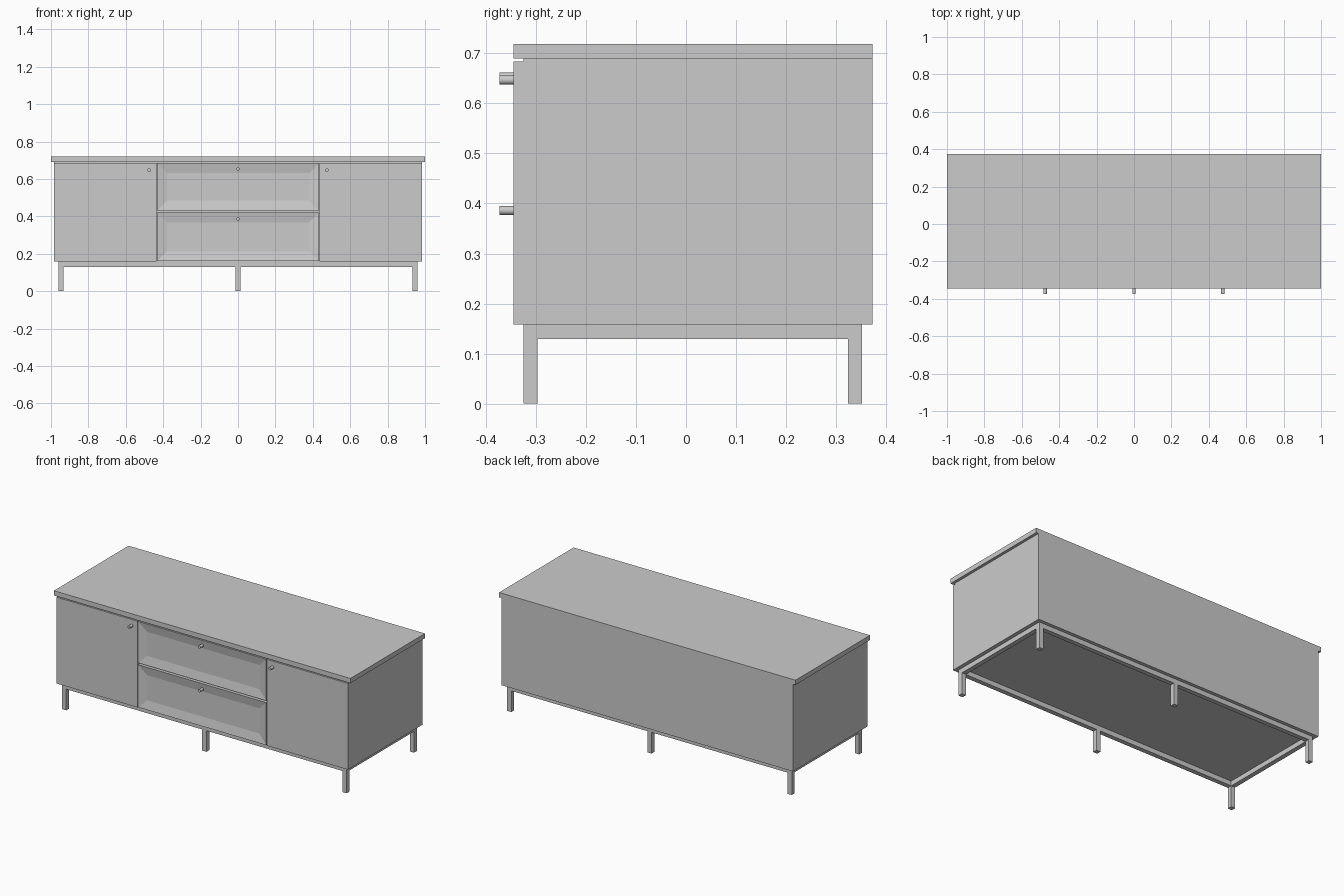
import bpy
import bmesh
from math import pi
from mathutils import Matrix

default = bpy.data.objects.get("Cube")
if default:
    bpy.data.objects.remove(default, do_unlink=True)

GREY = (0.6, 0.6, 0.6, 1)
paint = bpy.data.materials.new("plain grey")
paint.use_nodes = True
paint.diffuse_color = GREY
paint.node_tree.nodes["Principled BSDF"].inputs["Base Color"].default_value = GREY

FRONT, BACK = -0.345, 0.373
DOOR_BACK = -0.325
BASE, BODY_TOP, TOP = 0.158, 0.69, 0.719
SIDE = 0.983
TUBE = 0.028


def finish(name, bm):
    mesh = bpy.data.meshes.new(name)
    bm.to_mesh(mesh)
    bm.free()
    mesh.materials.append(paint)
    obj = bpy.data.objects.new(name, mesh)
    bpy.context.collection.objects.link(obj)
    return obj


def box(name, x, y, z, margin=0):
    """Box between (low, high) pairs; a margin sinks a panel into its front."""
    bm = bmesh.new()
    bmesh.ops.create_cube(bm, size=1)
    for v in bm.verts:
        v.co = [pair[c > 0] for pair, c in zip((x, y, z), v.co)]
    bm.normal_update()
    if margin:
        front = [f for f in bm.faces if f.normal.y < -0.9]
        bmesh.ops.inset_region(bm, faces=front, thickness=margin)
        for v in {v for f in front for v in f.verts}:
            v.co.y += 0.01
    return finish(name, bm)


def knob(name, x, z):
    bm = bmesh.new()
    bmesh.ops.create_cone(bm, cap_ends=True, segments=24, radius1=0.009,
                          radius2=0.009, depth=0.028,
                          matrix=Matrix.Translation((x, FRONT - 0.014, z))
                          @ Matrix.Rotation(pi / 2, 4, "X"))
    for f in bm.faces:
        f.smooth = len(f.verts) == 4
    return finish(name, bm)


# Cabinet body and overhanging top
box("cabinet_body", (-SIDE, SIDE), (DOOR_BACK, BACK), (BASE, BODY_TOP))
box("table_top", (-1, 1), (FRONT, BACK), (BODY_TOP, TOP))

# Doors and their knobs
DOOR_TOP = 0.684
for side, x in (("right", (-SIDE, -0.436)), ("left", (0.436, SIDE))):
    box(side + "_door", x, (FRONT, DOOR_BACK), (BASE, DOOR_TOP))
    knob(side + "_door_knob", -0.475 if side == "right" else 0.475, 0.647)

# Drawers with recessed panels
for level, z, knob_z in (("upper", (0.431, DOOR_TOP), 0.653),
                         ("lower", (0.16, 0.42), 0.386)):
    box(level + "_drawer", (-0.432, 0.432), (FRONT, DOOR_BACK), z, margin=0.075)
    knob(level + "_drawer_knob", 0, knob_z)

# Base frame rails and legs
RAIL = (0.129, BASE)
EDGE = 0.96
rows = {"front": (-0.325, -0.325 + TUBE), "back": (0.352 - TUBE, 0.352)}
columns = {"right": (-EDGE, TUBE - EDGE), "middle": (-TUBE / 2, TUBE / 2),
           "left": (EDGE - TUBE, EDGE)}
for row, y in rows.items():
    box(row + "_rail", (-EDGE, EDGE), y, RAIL)
    for column, x in columns.items():
        box(row + "_" + column + "_leg", x, y, (0, RAIL[0]))
for column in ("right", "left"):
    box(column + "_rail", columns[column], (rows["front"][1], rows["back"][0]), RAIL)
